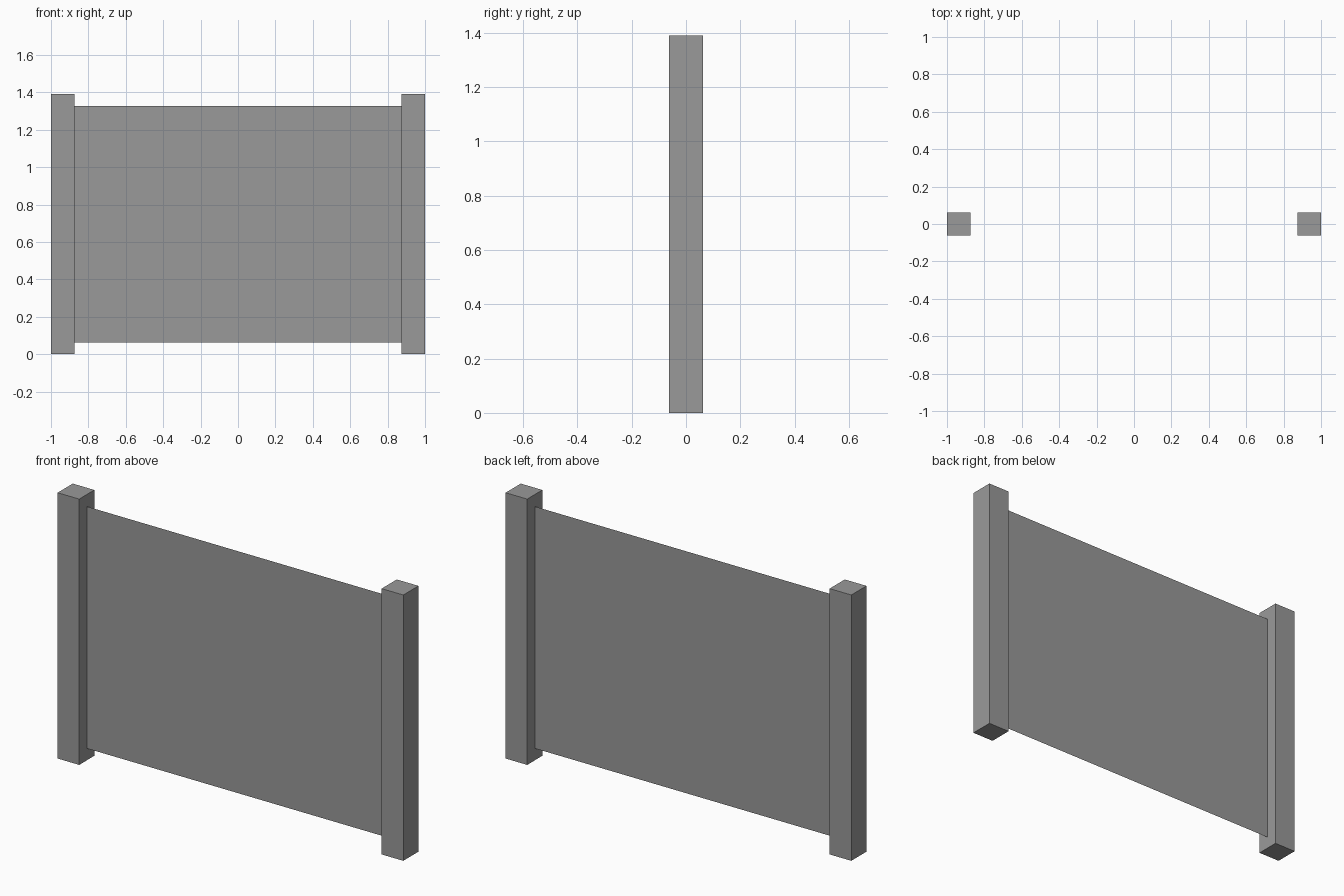
import bpy
import bmesh
from mathutils import Matrix

cube = bpy.data.objects.get("Cube")
if cube:
    bpy.data.objects.remove(cube, do_unlink=True)

POST = 0.125      # post width and depth
HEIGHT = 1.39
GAP = 0.0625      # panel inset from post top and bottom

grey = bpy.data.materials.new("plain_grey")
grey.use_nodes = True
colour = (0.32, 0.32, 0.32, 1)
grey.diffuse_color = colour
grey.node_tree.nodes["Principled BSDF"].inputs["Base Color"].default_value = colour


def add_object(name, bm):
    mesh = bpy.data.meshes.new(name)
    bm.to_mesh(mesh)
    bm.free()
    mesh.materials.append(grey)
    obj = bpy.data.objects.new(name, mesh)
    bpy.context.collection.objects.link(obj)
    return obj


# Square end posts
for name, side in (("left_post", 1), ("right_post", -1)):
    bm = bmesh.new()
    place = Matrix.Translation((side * (1 - POST / 2), 0, HEIGHT / 2))
    bmesh.ops.create_cube(bm, size=1, matrix=place @ Matrix.Diagonal((POST, POST, HEIGHT, 1)))
    add_object(name, bm)

# Single-sheet panel between the posts
bm = bmesh.new()
half = 1 - POST
corners = [(-half, GAP), (half, GAP), (half, HEIGHT - GAP), (-half, HEIGHT - GAP)]
bm.faces.new([bm.verts.new((x, 0, z)) for x, z in corners])
add_object("panel", bm)
